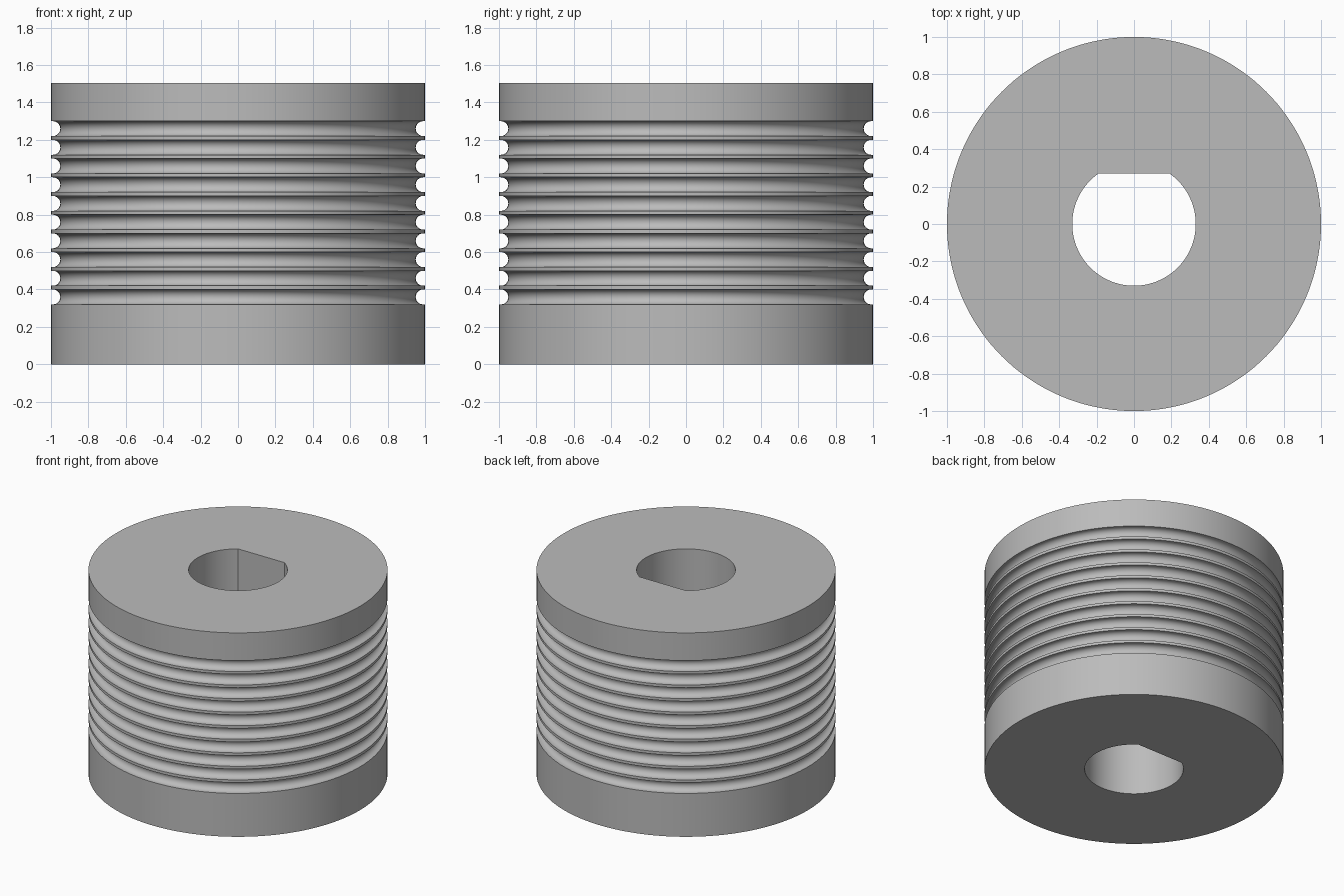
import bpy
import bmesh
from math import sin, cos, pi, radians

if "Cube" in bpy.data.objects:
    bpy.data.objects.remove(bpy.data.objects["Cube"])

HEIGHT, RADIUS, BORE = 1.505, 1.0, 0.33
GROOVE, PITCH, FIRST, COUNT = 0.04, 0.1, 0.36, 10
SIDES, ARC = 144, 12
FLAT = BORE * sin(radians(55))  # flat side of the D-shaped bore

# Material
grey = bpy.data.materials.new("plain grey")
grey.use_nodes = True
colour = (0.5, 0.5, 0.5, 1)
grey.diffuse_color = colour
grey.node_tree.nodes["Principled BSDF"].inputs["Base Color"].default_value = colour

# Closed cross-section: bore, bottom rim, round-bottomed grooves, top rim
profile = [(BORE, 0), (RADIUS, 0)]
for i in range(COUNT):
    z = FIRST + i * PITCH
    profile.append((RADIUS, z - GROOVE))
    for k in range(ARC + 1):
        a = -pi / 2 + pi * k / ARC
        profile.append((RADIUS - 0.01 - GROOVE * cos(a), z + GROOVE * sin(a)))
    profile.append((RADIUS, z + GROOVE))
profile += [(RADIUS, HEIGHT), (BORE, HEIGHT)]

# Revolve the cross-section, flattening the bore at the back
bm = bmesh.new()
rings = []
for s in range(SIDES):
    t = 2 * pi * s / SIDES
    ring = []
    for r, z in profile:
        y = r * sin(t)
        if r == BORE:
            y = min(y, FLAT)
        ring.append(bm.verts.new((r * cos(t), y, z)))
    rings.append(ring)
for s in range(SIDES):
    a, b = rings[s], rings[(s + 1) % SIDES]
    for i in range(len(profile)):
        j = (i + 1) % len(profile)
        bm.faces.new((a[i], b[i], b[j], a[j]))
bmesh.ops.recalc_face_normals(bm, faces=bm.faces)

mesh = bpy.data.meshes.new("grooved_drum")
bm.to_mesh(mesh)
bm.free()
mesh.materials.append(grey)
drum = bpy.data.objects.new("grooved_drum", mesh)
bpy.context.collection.objects.link(drum)

# Smooth curves with crisp rims
bpy.ops.object.select_all(action="DESELECT")
drum.select_set(True)
bpy.context.view_layer.objects.active = drum
bpy.ops.object.shade_smooth_by_angle(angle=radians(30))
